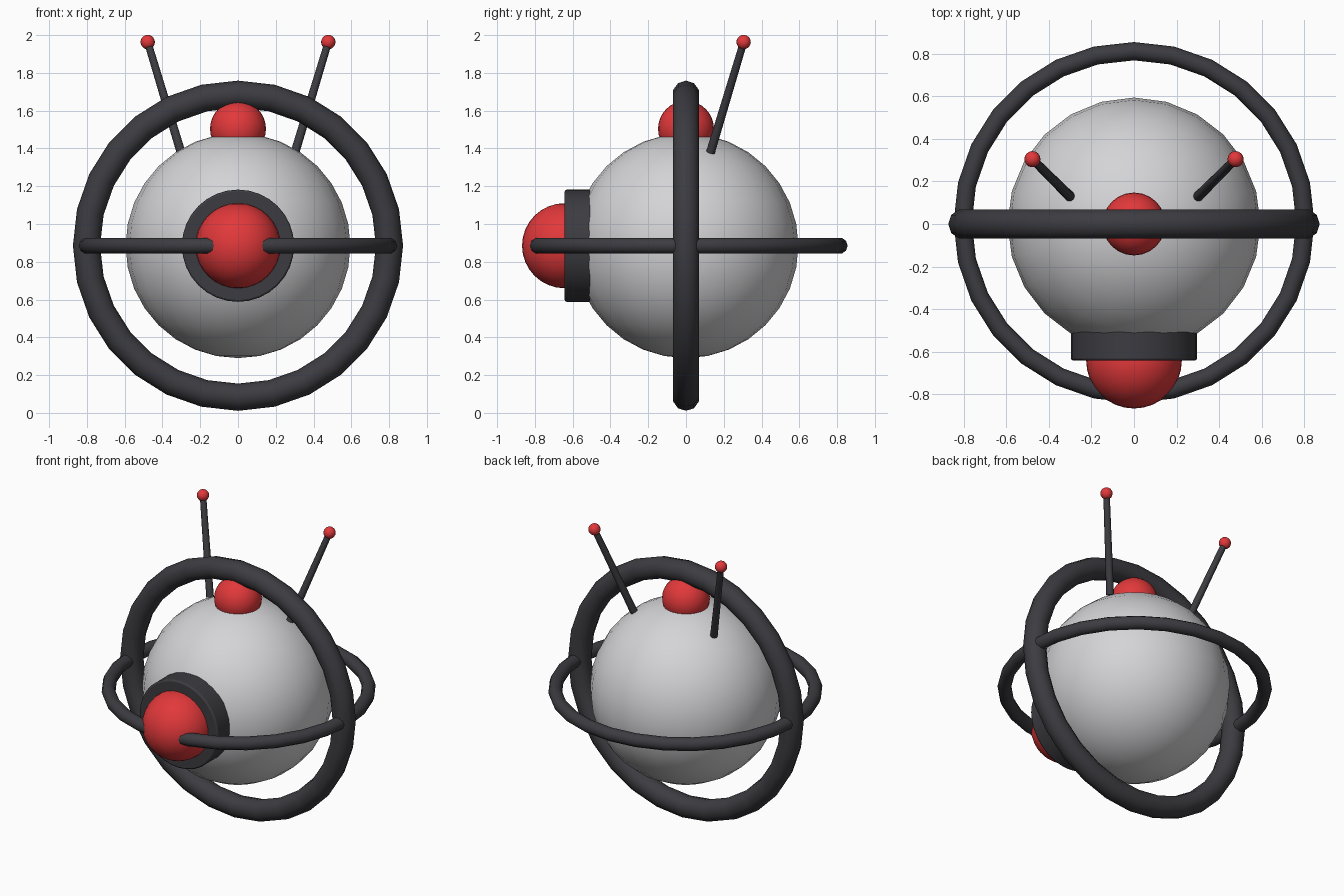
import bpy
import math
from mathutils import Vector

cube = bpy.data.objects.get("Cube")
if cube:
    bpy.data.objects.remove(cube, do_unlink=True)

MID = 0.885  # height of the body centre


def material(name, rgb):
    m = bpy.data.materials.new(name)
    m.use_nodes = True
    m.diffuse_color = (*rgb, 1)
    m.node_tree.nodes["Principled BSDF"].inputs["Base Color"].default_value = (*rgb, 1)
    return m


GREY = material("light grey", (0.66, 0.66, 0.68))
DARK = material("charcoal", (0.045, 0.045, 0.053))
RED = material("red", (0.76, 0.04, 0.043))


def finish(name, mat, angle=50):
    ob = bpy.context.object
    ob.name = name
    ob.data.materials.append(mat)
    bpy.ops.object.shade_smooth_by_angle(angle=math.radians(angle))
    return ob


def ball(name, mat, radius, loc, segments=24, rings=16):
    bpy.ops.mesh.primitive_uv_sphere_add(segments=segments, ring_count=rings,
                                         radius=radius, location=loc)
    return finish(name, mat)


def ring(name, major, minor, loc, rot=(0, 0, 0), sides=10):
    bpy.ops.mesh.primitive_torus_add(major_radius=major, minor_radius=minor,
                                     major_segments=28, minor_segments=sides,
                                     location=loc, rotation=rot)
    return finish(name, DARK)


# Round body and the lamp on its crown
ball("body", GREY, 0.595, (0, 0, MID))
ball("top_lamp", RED, 0.148, (0, 0, 1.504))

# Crossed hoops around the body
ring("upright_hoop", 0.802, 0.072, (0, 0, MID), (math.pi / 2, 0, 0))
ring("level_hoop", 0.806, 0.043, (0, 0.007, MID))

# Eye in its collar on the front
bpy.ops.mesh.primitive_cylinder_add(vertices=32, radius=0.297, depth=0.24,
                                    location=(0, -0.522, MID),
                                    rotation=(math.pi / 2, 0, 0))
collar = finish("eye_collar", DARK, 40)
bevel = collar.modifiers.new("soft_rim", "BEVEL")
bevel.width = 0.01
bevel.segments = 2
bevel.limit_method = "ANGLE"
ball("eye", RED, 0.225, (0, -0.643, MID), 32)

# Pair of splayed antennas with round tips
for side, label in ((1, "left"), (-1, "right")):
    base = Vector((side * 0.302, 0.13, 1.38))
    tip = Vector((side * 0.478, 0.305, 1.963))
    axis = tip - base
    bpy.ops.mesh.primitive_cone_add(vertices=12, radius1=0.024, radius2=0.02,
                                    depth=axis.length, location=(base + tip) / 2,
                                    rotation=axis.to_track_quat("Z", "Y").to_euler())
    finish(label + "_antenna", DARK)
    ball(label + "_antenna_tip", RED, 0.038, tip, 16, 10)
